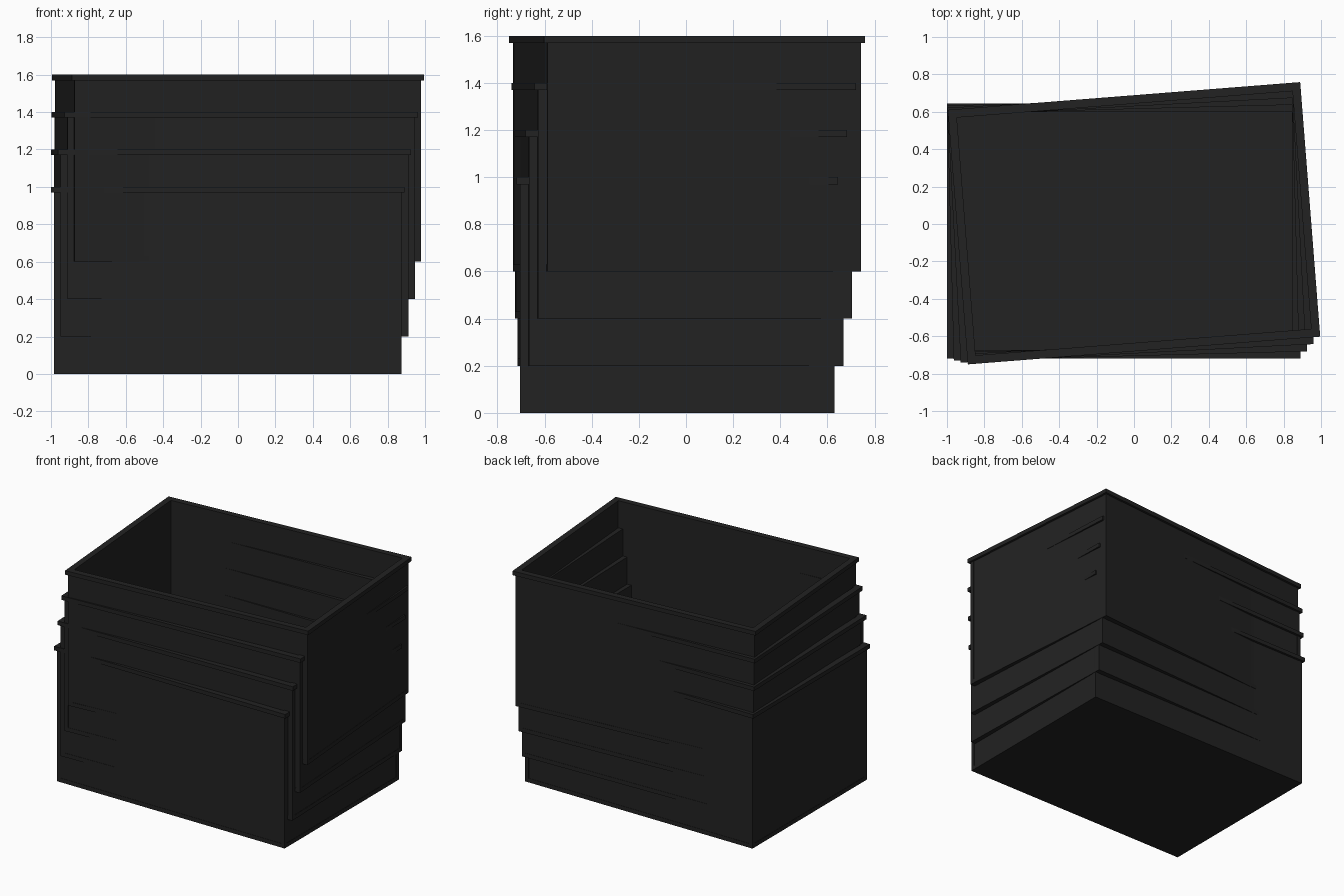
import bpy, bmesh, math
from mathutils import Matrix, Vector

if "Cube" in bpy.data.objects:
    bpy.data.objects.remove(bpy.data.objects["Cube"])

# One flat colour for all the nested crates
black = bpy.data.materials.new("charcoal_plastic")
black.diffuse_color = (0.016, 0.016, 0.016, 1)
black.use_nodes = True
black.node_tree.nodes["Principled BSDF"].inputs["Base Color"].default_value = black.diffuse_color

HX, HY, H = 0.93, 0.6675, 1.0      # body half sizes and height
WALL, LIP, LIP_H = 0.03, 0.015, 0.03
BAR, PROUD = 0.03, 0.002           # edge bars standing slightly proud


def box(bm, x0, x1, y0, y1, z0, z1):
    m = Matrix.Translation(((x0 + x1) / 2, (y0 + y1) / 2, (z0 + z1) / 2))
    m = m @ Matrix.Diagonal((x1 - x0, y1 - y0, z1 - z0, 1))
    bmesh.ops.create_cube(bm, size=1, matrix=m)


def ring(bm, ox, oy, ix, iy, z0, z1):
    """Closed rectangular tube: outer half sizes, inner half sizes, height."""
    signs = [(-1, -1), (1, -1), (1, 1), (-1, 1)]
    loops = [[bm.verts.new((sx * a, sy * b, z)) for sx, sy in signs]
             for a, b, z in ((ox, oy, z0), (ox, oy, z1), (ix, iy, z1), (ix, iy, z0))]
    for k in range(4):
        a, b = loops[k], loops[(k + 1) % 4]
        for i in range(4):
            j = (i + 1) % 4
            bm.faces.new((a[i], a[j], b[j], b[i]))


def finish(bm, name, place):
    bmesh.ops.recalc_face_normals(bm, faces=bm.faces)
    me = bpy.data.meshes.new(name)
    bm.to_mesh(me)
    bm.free()
    me.materials.append(black)
    ob = bpy.data.objects.new(name, me)
    ob.matrix_world = place
    bpy.context.collection.objects.link(ob)


def crate(n, place):
    # Walls and floor
    bm = bmesh.new()
    ring(bm, HX - PROUD, HY - PROUD, HX - WALL, HY - WALL, 0.0, H - LIP_H)
    box(bm, -HX + WALL, HX - WALL, -HY + WALL, HY - WALL, 0, WALL)
    finish(bm, f"crate_{n}_body", place)

    # Bottom bars and corner posts
    bm = bmesh.new()
    ring(bm, HX, HY, HX - BAR, HY - BAR, 0, BAR)
    for sx in (-1, 1):
        for sy in (-1, 1):
            xs = sorted((sx * HX, sx * (HX - BAR)))
            ys = sorted((sy * HY, sy * (HY - BAR)))
            box(bm, *xs, *ys, BAR, H - LIP_H)
    finish(bm, f"crate_{n}_edge_bars", place)

    # Top rim
    bm = bmesh.new()
    ring(bm, HX + LIP, HY + LIP, HX - WALL, HY - WALL, H - LIP_H, H)
    finish(bm, f"crate_{n}_rim", place)


# Four crates nested, each lifted, shifted and twisted a little
first, last = Vector((-0.055, -0.0375, 0)), Vector((0.0, 0.004, 0.6))
for n in range(4):
    place = Matrix.Translation(first.lerp(last, n / 3))
    crate(n + 1, place @ Matrix.Rotation(math.radians(1.5 * n), 4, 'Z'))
